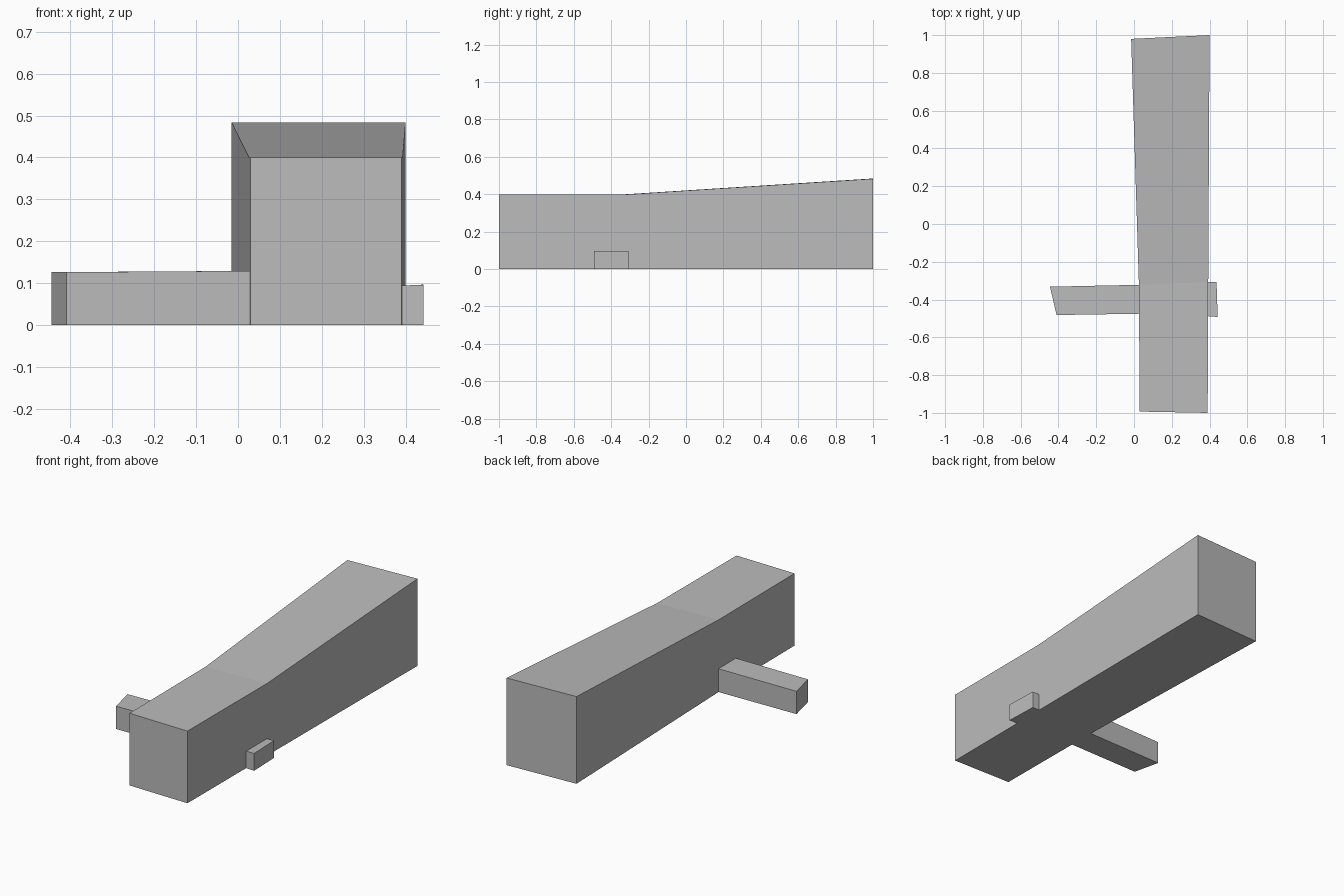
import bpy
import bmesh

cube = bpy.data.objects.get("Cube")
if cube:
    bpy.data.objects.remove(cube, do_unlink=True)

grey = bpy.data.materials.new("plain grey")
grey.use_nodes = True
colour = (0.5, 0.5, 0.5, 1)
grey.diffuse_color = colour
grey.node_tree.nodes["Principled BSDF"].inputs["Base Color"].default_value = colour


def loft(name, sections):
    """Join upright sections, each given by two ground corners and a height."""
    bm = bmesh.new()
    rings = []
    for (xa, ya), (xb, yb), height in sections:
        corners = ((xa, ya, 0), (xb, yb, 0), (xb, yb, height), (xa, ya, height))
        rings.append([bm.verts.new(c) for c in corners])
    for a, b in zip(rings, rings[1:]):
        for i in range(4):
            j = (i + 1) % 4
            bm.faces.new((a[i], a[j], b[j], b[i]))
    bm.faces.new(rings[0])
    bm.faces.new(rings[-1])
    bmesh.ops.recalc_face_normals(bm, faces=bm.faces)
    mesh = bpy.data.meshes.new(name)
    bm.to_mesh(mesh)
    bm.free()
    mesh.materials.append(grey)
    obj = bpy.data.objects.new(name, mesh)
    bpy.context.collection.objects.link(obj)
    return obj


# Long main block with a roof that rises towards the back
loft("main_block", [
    ((0.03, -0.993), (0.39, -1.0), 0.40),
    ((0.026, -0.322), (0.393, -0.308), 0.40),
    ((-0.015, 0.98), (0.40, 1.0), 0.483),
])

# Low wing on the right side, with a slanted end
loft("right_wing", [
    ((-0.41, -0.482), (-0.445, -0.332), 0.126),
    ((0.03, -0.475), (0.026, -0.322), 0.129),
])

# Small annex on the left side
loft("left_annex", [
    ((0.39, -0.488), (0.393, -0.308), 0.094),
    ((0.443, -0.492), (0.437, -0.308), 0.096),
])
